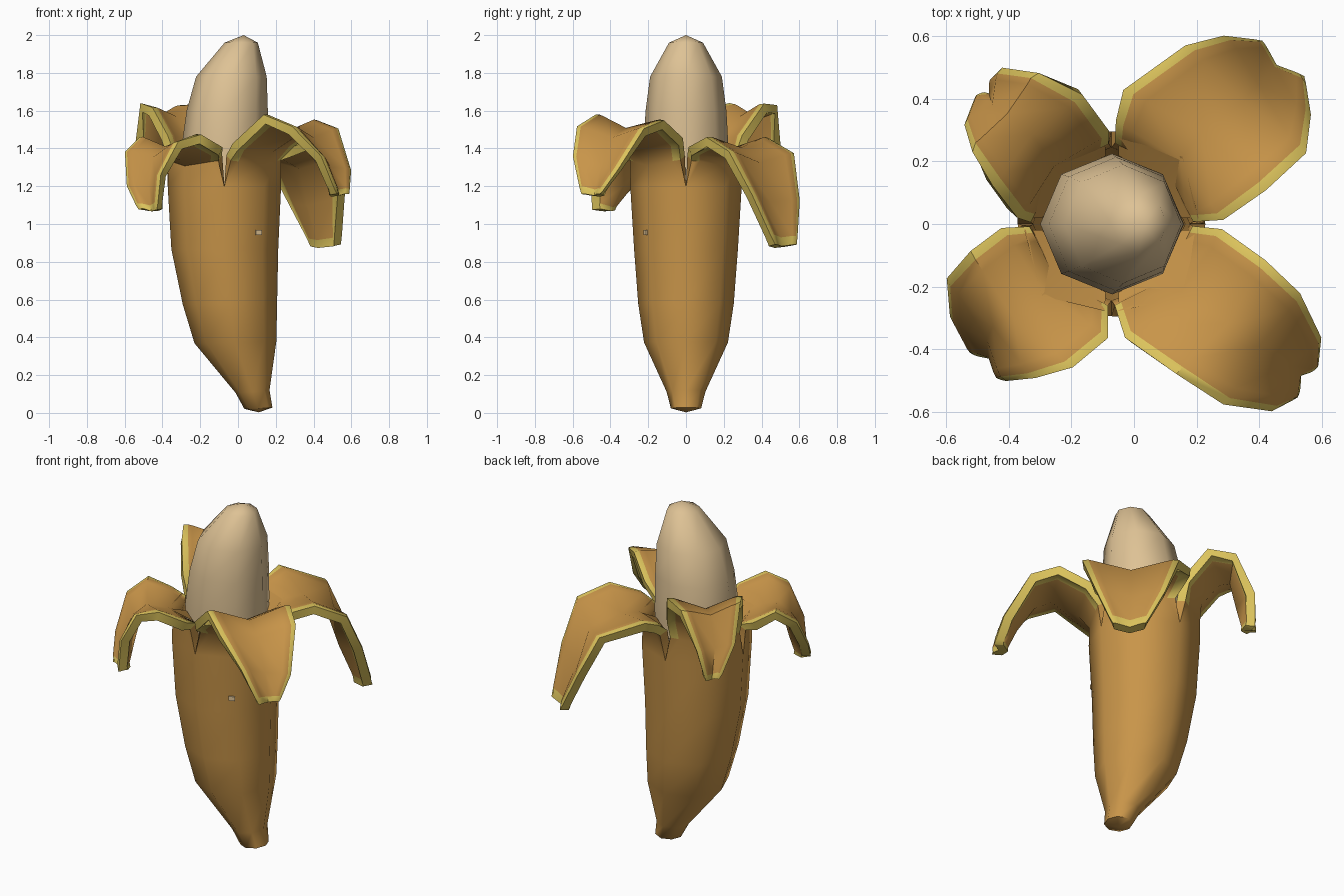
import bpy, bmesh, math
from mathutils import Vector

if "Cube" in bpy.data.objects:
    bpy.data.objects.remove(bpy.data.objects["Cube"])


def material(name, rgb):
    m = bpy.data.materials.new(name)
    m.diffuse_color = (*rgb, 1)
    m.use_nodes = True
    m.node_tree.nodes["Principled BSDF"].inputs["Base Color"].default_value = m.diffuse_color
    return m


PEEL = material("brown orange peel", (0.58, 0.30, 0.067))
RIM = material("yellow peel edge", (0.73, 0.56, 0.11))
FLESH = material("cream flesh", (0.73, 0.54, 0.30))


def ring_points(z, cx, rx, ry):
    return [Vector((cx + rx * math.cos(k * math.pi / 4), ry * math.sin(k * math.pi / 4), z))
            for k in range(8)]


def add_face(bm, pts, mat=0):
    uniq = []
    for p in pts:
        if all((p - q).length > 1e-6 for q in uniq):
            uniq.append(p)
    if len(uniq) > 2:
        bm.faces.new([bm.verts.new(p) for p in uniq]).material_index = mat


def add_tube(bm, rings):
    for lo, hi in zip(rings, rings[1:]):
        for k in range(8):
            j = (k + 1) % 8
            add_face(bm, [lo[k], lo[j], hi[j], hi[k]])


def finish(bm, name, mats, angle, thickness=0):
    bmesh.ops.remove_doubles(bm, verts=bm.verts[:], dist=1e-4)
    count = len(bm.faces)
    me = bpy.data.meshes.new(name)
    bm.to_mesh(me)
    bm.free()
    ob = bpy.data.objects.new(name, me)
    bpy.context.collection.objects.link(ob)
    for m in mats:
        me.materials.append(m)
    bpy.ops.object.select_all(action='DESELECT')
    bpy.context.view_layer.objects.active = ob
    ob.select_set(True)
    if thickness:
        s = ob.modifiers.new("thickness", 'SOLIDIFY')
        s.thickness = thickness
        s.offset = 0
        bpy.ops.object.modifier_apply(modifier=s.name)
        # the wider yellow band shows on the outer skin only
        for i, p in enumerate(ob.data.polygons):
            if p.material_index == 2:
                p.material_index = 1 if i < count else 0
    bpy.ops.object.shade_smooth_by_angle(angle=math.radians(angle))
    return ob


# Peel body: octagonal rings (z, centre x, radius x, radius y)
bm = bmesh.new()
profile = [(0.04, 0.105, 0.07, 0.076), (0.12, 0.075, 0.082, 0.094), (0.38, -0.015, 0.208, 0.213),
           (0.58, -0.043, 0.24, 0.243), (0.87, -0.07, 0.273, 0.265), (1.2, -0.072, 0.29, 0.285)]
body = [ring_points(z, c, rx - 0.015, ry - 0.015) for z, c, rx, ry in profile]
add_tube(bm, [[Vector((0.11, 0, 0.028))] * 8] + body)
lining = bmesh.new()
flesh_ring = ring_points(1.3, -0.07, 0.222, 0.218)

# Peel flaps: first edge starts on the side seam, second edge on the front or back seam
flaps = {
    7: ([(.29, -.025, 1.44), (.42, -.12, 1.53), (.52, -.22, 1.49), (.58, -.36, 1.28), (.57, -.45, 1.16)],
        [(-.02, -.37, 1.41), (.14, -.48, 1.56), (.28, -.57, 1.50), (.43, -.585, 1.35), (.51, -.54, 1.16)]),
    1: ([(.29, .02, 1.39), (.42, .11, 1.44), (.54, .22, 1.37), (.55, .34, 1.15), (.53, .46, .89)],
        [(-.05, .34, 1.40), (-.03, .43, 1.44), (.16, .56, 1.36), (.28, .585, 1.12), (.40, .57, .89)]),
    5: ([(-.43, -.02, 1.38), (-.52, -.09, 1.44), (-.585, -.17, 1.37), (-.57, -.29, 1.2), (-.51, -.4, 1.08)],
        [(-.09, -.37, 1.39), (-.2, -.46, 1.455), (-.31, -.485, 1.42), (-.40, -.485, 1.26), (-.42, -.48, 1.08)]),
    3: ([(-.385, .03, 1.46), (-.46, .13, 1.60), (-.515, .23, 1.62), (-.525, .31, 1.43), (-.49, .4, 1.25)],
        [(-.09, .31, 1.46), (-.17, .42, 1.62), (-.3, .48, 1.61), (-.41, .485, 1.42), (-.44, .45, 1.25)]),
}
sag = [(.05, -.03), (.03, -.065), (-.02, -.06), (-.05, -.03), (-.03, -.01)]
for k, (edge_a, edge_b) in flaps.items():
    top = body[-1]
    sx = 1 if k in (1, 7) else -1
    sy = 1 if k in (1, 3) else -1
    turn = sx * sy
    ka, kb = 0 if sx > 0 else 4, 2 if sy > 0 else 6
    a0, m0, b0 = top[ka], top[k], top[kb]
    rows = [(a0, m0, b0),
            (a0 + Vector((sx * .004, sy * .018, .15)), m0 + Vector((0, 0, .12)),
             b0 + Vector((sx * .022, sy * .008, .15)))]
    for pa, pb, (out, dz) in zip(edge_a, edge_b, sag):
        a, b = Vector(pa), Vector(pb)
        rows.append((a, (a + b) / 2 + Vector((sx * out * .7, sy * out * .7, dz)), b))
    rows.insert(-1, tuple(p.lerp(q, 0.82) for p, q in zip(rows[-2], rows[-1])))
    grid = []
    last = len(rows) - 1
    for i, (a, m, b) in enumerate(rows):
        f, g = (0.15 if k == 3 else 0.11, 0.25) if i else (0, 0)
        row = [a, a.lerp(m, f), a.lerp(m, g), m, b.lerp(m, g), b.lerp(m, f), b]
        if i > 1:
            # rim turned towards the outer skin like a rounded edge
            along = rows[min(i + 1, last)][1] - rows[i - 1][1]
            outer = (b - a).cross(along).normalized() * turn
            for c in range(7):
                row[c] = row[c] + outer * (0.006 if c in (0, 6) or i == last else -0.004)
        grid.append(row)
    for i in range(last):
        for c in range(6):
            mat = 0
            if i > 0 and c in (1, 4):
                mat = 2
            if i > 0 and (c in (0, 5) or i == last - 1):
                mat = 1
            quad = [grid[i][c], grid[i][c + 1], grid[i + 1][c + 1], grid[i + 1][c]]
            add_face(bm, quad if turn > 0 else quad[::-1], mat)
    # Sloping inner lining that closes the gap to the flesh
    inner = [flesh_ring[ka] + Vector((0, sy * .02, -.02)), flesh_ring[k] + Vector((0, 0, .06)),
             flesh_ring[kb] + Vector((sx * .02, 0, -.02))]
    outer_pts = [rows[1][0] + Vector((0, 0, .03)), rows[2][1] + Vector((0, 0, .03)),
                 rows[1][2] + Vector((0, 0, .03))]
    for c in range(2):
        quad = [inner[c], outer_pts[c], outer_pts[c + 1], inner[c + 1]]
        add_face(lining, quad if turn > 0 else quad[::-1])
finish(bm, "peel", [PEEL, RIM, RIM], 55, 0.05)
finish(lining, "peel_lining", [PEEL], 55)

# Fruit flesh inside the peel
bm = bmesh.new()
flesh = [(1.0, -0.07, 0.21, 0.2), (1.4, -0.07, 0.23, 0.225), (1.6, -0.057, 0.215, 0.214),
         (1.78, -0.035, 0.187, 0.19), (1.96, 0.017, 0.088, 0.09)]
rings = [ring_points(*r) for r in flesh]
add_tube(bm, [[Vector((-0.07, 0, 1.0))] * 8] + rings + [[Vector((0.03, 0, 2.0))] * 8])
finish(bm, "fruit_flesh", [FLESH], 60)

# Small pale mark on the front of the peel
bpy.ops.mesh.primitive_cube_add(size=1, location=(0.11, -0.214, 0.955), rotation=(0, 0, math.atan2(0.08, 0.2)))
mark = bpy.context.object
mark.name = "skin_mark"
mark.scale = (0.035, 0.008, 0.025)
mark.data.materials.append(FLESH)
